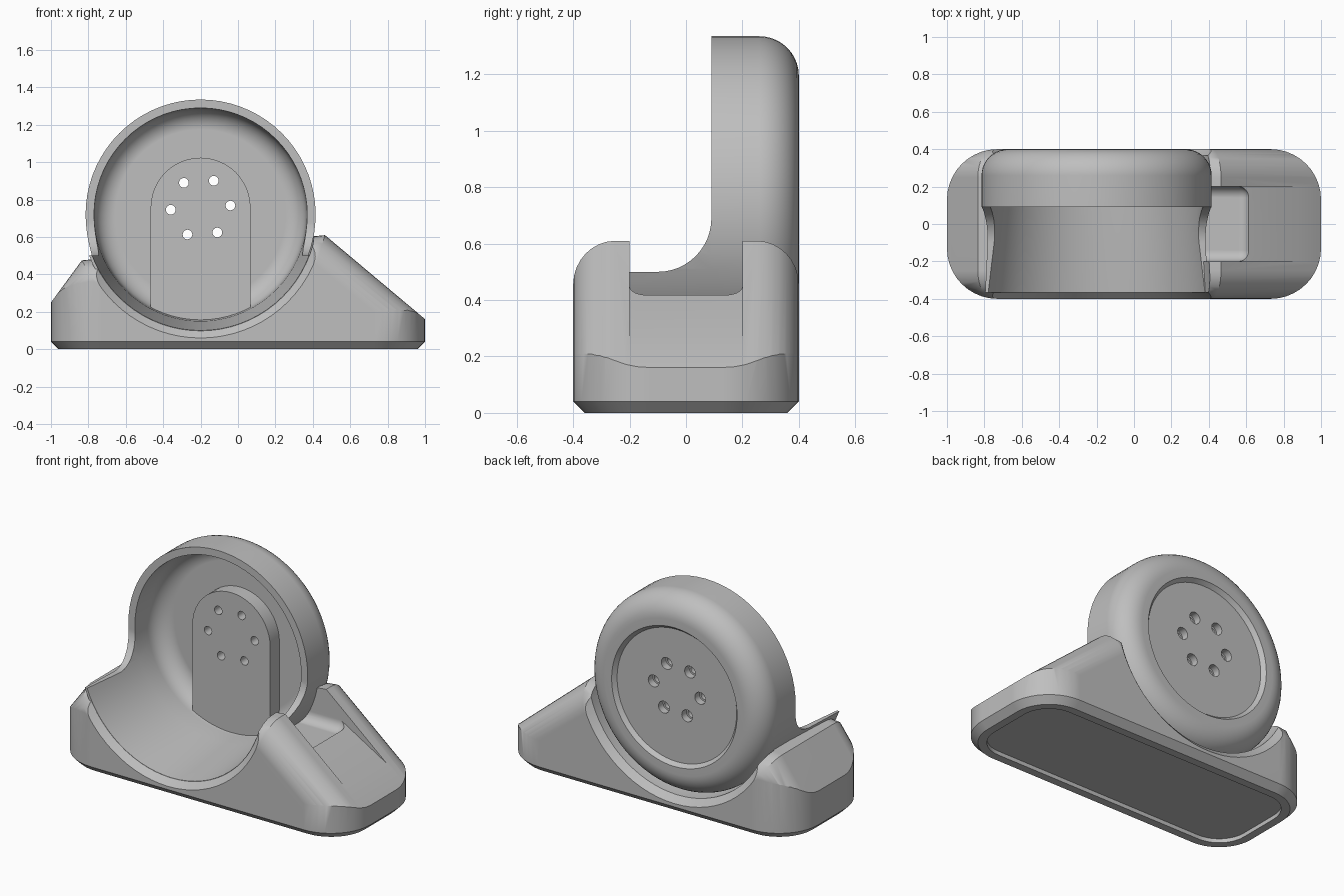
import bpy, bmesh
from math import sin, cos, pi, radians, sqrt

if "Cube" in bpy.data.objects:
    bpy.data.objects.remove(bpy.data.objects["Cube"], do_unlink=True)

grey = bpy.data.materials.new("matte grey")
grey.use_nodes = True
grey.diffuse_color = (0.52, 0.52, 0.52, 1)
grey.node_tree.nodes["Principled BSDF"].inputs["Base Color"].default_value = (0.52, 0.52, 0.52, 1)

CX, CZ = -0.2, 0.72      # axis of the round cup
SEG = 72


def arc(cx, cy, r, a0, a1, n):
    """Points on an arc, angles in degrees."""
    angles = [radians(a0 + (a1 - a0) * i / n) for i in range(n + 1)]
    return [(cx + r * cos(a), cy + r * sin(a)) for a in angles]


def loft(name, rings, bevel_rule=None, offset=0.0):
    """Solid skinned through equal rings, capped at both ends."""
    bm = bmesh.new()
    loops = [[bm.verts.new(p) for p in ring] for ring in rings]
    n = len(loops[0])
    for a, b in zip(loops, loops[1:]):
        for i in range(n):
            j = (i + 1) % n
            bm.faces.new((a[i], a[j], b[j], b[i]))
    bm.faces.new(loops[0])
    bm.faces.new(loops[-1])
    bmesh.ops.recalc_face_normals(bm, faces=bm.faces)
    if bevel_rule:
        edges = [e for e in bm.edges if bevel_rule(e.verts[0].co, e.verts[1].co)]
        bmesh.ops.bevel(bm, geom=edges, offset=offset, segments=8,
                        profile=0.5, affect='EDGES')
    mesh = bpy.data.meshes.new(name)
    bm.to_mesh(mesh)
    bm.free()
    mesh.materials.append(grey)
    ob = bpy.data.objects.new(name, mesh)
    bpy.context.collection.objects.link(ob)
    return ob


def lathe(name, profile, cx=CX, cz=CZ, seg=SEG):
    """Turn (radius, y) points about an axis parallel to y."""
    return loft(name, [[(cx + x, y, cz + z) for x, z in arc(0, 0, r, 0, 360, seg)[:-1]]
                       for r, y in profile])


def prism_y(name, pts, y0, y1, **kw):
    return loft(name, [[(x, y, z) for x, z in pts] for y in (y0, y1)], **kw)


def prism_x(name, pts, x0, x1):
    return loft(name, [[(x, y, z) for y, z in pts] for x in (x0, x1)])


def plan_ring(inset, z):
    """Rounded rectangle outline of the base."""
    pts = []
    for sx, sy, a in ((1, 1, 0), (-1, 1, 90), (-1, -1, 180), (1, -1, 270)):
        pts += arc(sx * 0.73, sy * 0.13, 0.27 - inset, a, a + 90, 10)
    return [(x, y, z) for x, y in pts]


def boolean(ob, tool, operation='DIFFERENCE', keep=False):
    mod = ob.modifiers.new("cut", 'BOOLEAN')
    mod.operation = operation
    mod.solver = 'EXACT'
    mod.object = tool
    bpy.context.view_layer.objects.active = ob
    bpy.ops.object.modifier_apply(modifier=mod.name)
    if not keep:
        bpy.data.objects.remove(tool, do_unlink=True)


# Base: sloped wedge with rounded shoulders, trimmed to the rounded plan
wedge = [(-1.1, -0.1), (1.1, -0.1), (1.1, 0.077), (0.465, 0.61), (-0.835, 0.475), (-1.1, 0.114)]
base = prism_y("base", wedge, -0.4, 0.4, offset=0.15,
               bevel_rule=lambda a, b: a.y == b.y and min(a.z, b.z) > 0)
plan = loft("plan", [plan_ring(0.04, 0), plan_ring(0, 0.04), plan_ring(0, 0.9)])
boolean(base, plan, 'INTERSECT')

# Underside recess
boolean(base, loft("recess", [plan_ring(0.09, -0.1), plan_ring(0.09, 0.025)]))

# Round saddle with chamfered mouths
boolean(base, lathe("saddle", [(0.66, -0.45), (0.66, -0.4), (0.622, -0.365), (0.6, 0.05),
                               (0.6, 0.2), (0.62, 0.24), (0.62, 0.365), (0.66, 0.4), (0.66, 0.45)]))

# Shallow channel down the long slope, and the pocket at its top
boolean(base, prism_y("channel", [(0.25, 0.9), (0.25, 0.631), (0.9, 0.25), (1, 0.9)], -0.2, 0.2))
boolean(base, prism_y("pocket", [(0.25, 0.385), (0.62, 0.385), (0.62, 0.9), (0.25, 0.9)],
                      -0.2, 0.2, offset=0.06,
                      bevel_rule=lambda a, b: max(a.z, b.z) < 0.5 or
                      (a.y == b.y and min(a.x, b.x) > 0.5)))

# Cup: turned shell with a rounded back and a recessed back disc
cup_profile = arc(0.455, 0.2, 0.11, 90, 0, 8)
cup_profile += [(0.57, 0.09), (0.62, -0.365), (0.635, -0.365), (0.615, 0.09)]
cup_profile += arc(0.475, 0.26, 0.14, 0, 90, 10)
cup_profile += [(0.43, 0.4), (0.41, 0.375)]
cup = lathe("cup", cup_profile)

# Cut the cup front away above the saddle, with a curved sweep
sweep = [(-0.6, 0.5)] + arc(-0.1, 0.69, 0.19, -90, 0, 12) + [(0.09, 2), (-0.6, 2)]
boolean(cup, prism_x("sweep", sweep, -1.2, 0.8))

# Arched pad inside the cup
half = 0.267
foot = [(CX + half * t / 6, CZ - sqrt(0.58 ** 2 - (half * t / 6) ** 2)) for t in range(-6, 7)]
pad = prism_y("arched_pad", foot + arc(CX, 0.757, half, 0, 180, 24), 0.22, 0.33)

# Ring of six stepped screw holes through pad and cup
for k in range(6):
    a = radians(4 + 60 * k)
    hole = lathe("hole", [(0.026, 0.1), (0.026, 0.33), (0.037, 0.33), (0.037, 0.5)],
                 CX + 0.16 * cos(a), 0.757 + 0.16 * sin(a), 16)
    boolean(cup, hole, keep=True)
    boolean(pad, hole)

# Smooth shading with crisp edges
for ob in (base, cup, pad):
    bpy.ops.object.select_all(action='DESELECT')
    ob.select_set(True)
    bpy.context.view_layer.objects.active = ob
    bpy.ops.object.shade_smooth_by_angle(angle=radians(30))
    mod = ob.modifiers.new("even normals", 'WEIGHTED_NORMAL')
    mod.keep_sharp = True
